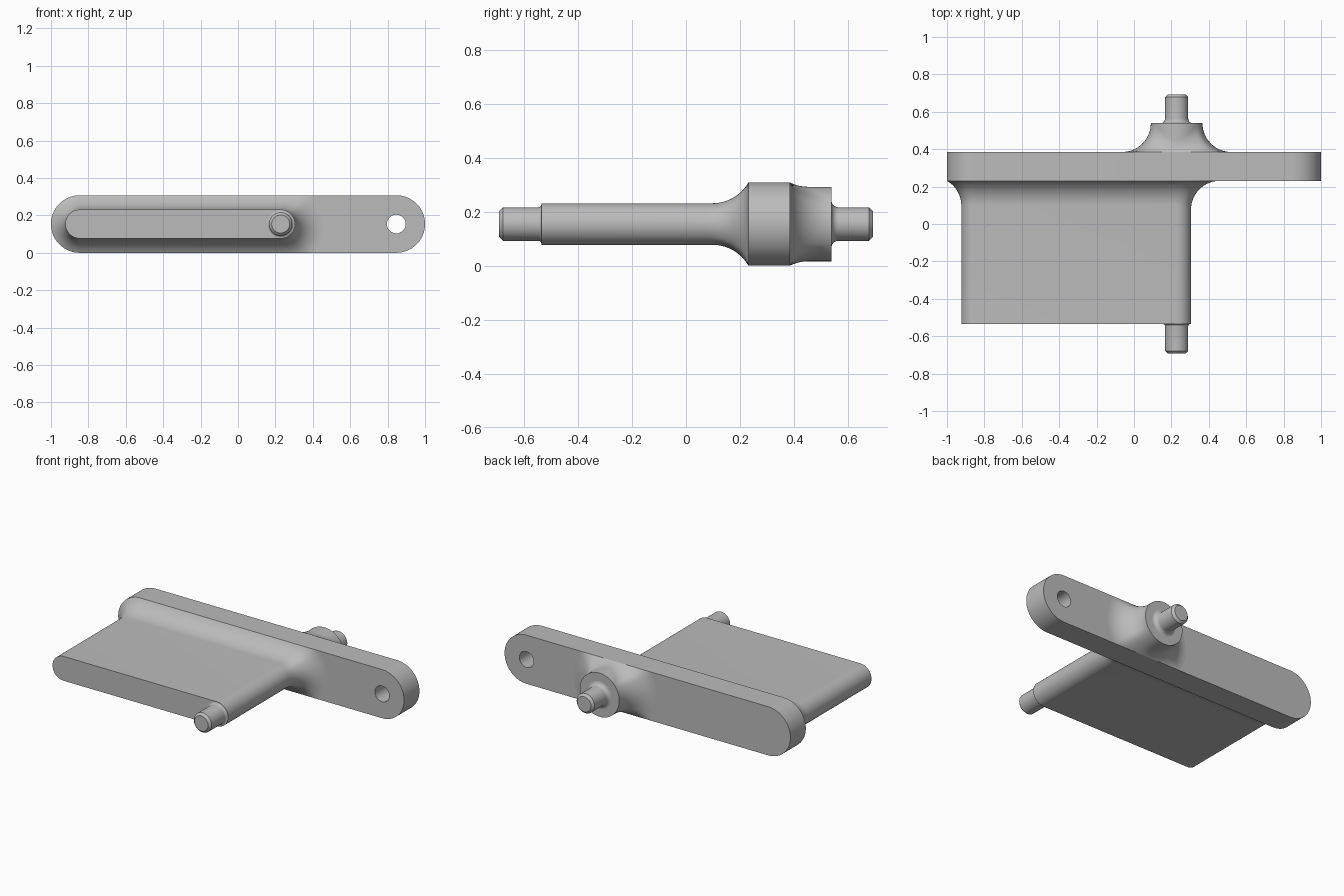
import bpy
import bmesh
from math import sin, cos, acos, pi, radians

cube = bpy.data.objects.get("Cube")
if cube:
    bpy.data.objects.remove(cube, do_unlink=True)

U = 1 / 13             # base unit: blade half thickness
R = 2 * U              # bar half height, also the fillet radius
ZC = R                 # height of the centre line
PIVOT = 0.228          # x of the pin axis
BAR_FRONT, BAR_BACK = 0.231, 0.385
BLADE_END, BOSS_END = -0.535, 0.539

grey = bpy.data.materials.new("satin grey")
grey.use_nodes = True
grey.diffuse_color = (0.5, 0.5, 0.5, 1)
grey.node_tree.nodes["Principled BSDF"].inputs["Base Color"].default_value = (0.5, 0.5, 0.5, 1)


def finish(name, bm):
    bmesh.ops.remove_doubles(bm, verts=bm.verts, dist=1e-5)
    bmesh.ops.recalc_face_normals(bm, faces=bm.faces)
    mesh = bpy.data.meshes.new(name)
    bm.to_mesh(mesh)
    bm.free()
    mesh.materials.append(grey)
    ob = bpy.data.objects.new(name, mesh)
    bpy.context.collection.objects.link(ob)
    bpy.ops.object.select_all(action='DESELECT')
    ob.select_set(True)
    bpy.context.view_layer.objects.active = ob
    bpy.ops.object.shade_smooth_by_angle(angle=radians(30))


def outline(left, right, n=40):
    """Stadium outline as (cap centre, angle) pairs; a circle if left == right."""
    a = [(right, -pi / 2 + pi * i / n) for i in range(n + 1)]
    return a + [(left, pi / 2 + pi * i / n) for i in range(n + 1)]


def skin(name, rings):
    """Join rings of points with quads and cap the first ring."""
    bm = bmesh.new()
    loops = [[bm.verts.new(p) for p in ring] for ring in rings]
    for a, b in zip(loops, loops[1:]):
        for i in range(len(a)):
            bm.faces.new((a[i - 1], a[i], b[i], b[i - 1]))
    bm.faces.new(loops[0])
    finish(name, bm)


def filleted_post(name, left, right, radius, y_end, y_face, steps=14):
    """Post meeting the bar with a fillet that runs out at the bar's edges."""
    side = 1 if y_face > y_end else -1
    rings = [[] for _ in range(steps + 2)]
    for cx, a in outline(left, right):
        # room for the fillet before the edge of the bar
        room = R / max(abs(sin(a)), 0.01) - radius
        if left != right and cos(a) < 0:
            room = R - radius
        sweep = acos(1 - min(R, room) / R)
        start = y_face - side * R * sin(sweep)
        profile = [(radius, y_end)]
        for k in range(steps + 1):
            t = sweep * k / steps
            profile.append((radius + R * (1 - cos(t)), start + side * R * sin(t)))
        for ring, (r, y) in zip(rings, profile):
            ring.append((cx + r * cos(a), y, ZC + r * sin(a)))
    skin(name, rings)


def pin(name, y_base, y_tip, fillet, radius=0.062, chamfer=0.014):
    """Round pin with a chamfered tip and a small fillet at its base."""
    side = 1 if y_tip > y_base else -1
    profile = [(radius - chamfer, y_tip), (radius, y_tip - side * chamfer)]
    for k in range(7):
        t = pi / 2 * k / 6
        profile.append((radius + fillet * (1 - cos(t)),
                        y_base + side * fillet * (1 - sin(t))))
    skin(name, [[(PIVOT + r * cos(a), y, ZC + r * sin(a))
                 for _, a in outline(0, 0, 24)] for r, y in profile])


# Long rounded bar with a through hole near its left end
bm = bmesh.new()
cap = 1 - R
for pts in ([(c + R * cos(a), R * sin(a)) for c, a in outline(-cap, cap)],
            [(cap + 0.05 * cos(a), 0.05 * sin(a)) for _, a in outline(0, 0, 20)]):
    vs = [bm.verts.new((x, BAR_FRONT, ZC + z)) for x, z in pts]
    for i in range(len(vs)):
        bm.edges.new((vs[i - 1], vs[i]))
bmesh.ops.remove_doubles(bm, verts=bm.verts, dist=1e-5)
bmesh.ops.triangle_fill(bm, edges=bm.edges[:], use_beauty=True)
ext = bmesh.ops.extrude_face_region(bm, geom=bm.faces[:], use_keep_orig=True)
moved = [g for g in ext["geom"] if isinstance(g, bmesh.types.BMVert)]
bmesh.ops.translate(bm, verts=moved, vec=(0, BAR_BACK - BAR_FRONT, 0))
finish("bar", bm)

# Wide blade in front, round boss behind
filleted_post("blade", -cap, PIVOT, U, BLADE_END, BAR_FRONT)
filleted_post("boss", PIVOT, PIVOT, 0.138, BOSS_END, BAR_BACK)

# Pins on the shared axis
pin("front_pin", BLADE_END, -0.692, 0.012)
pin("back_pin", BOSS_END, 0.692, 0.025)
